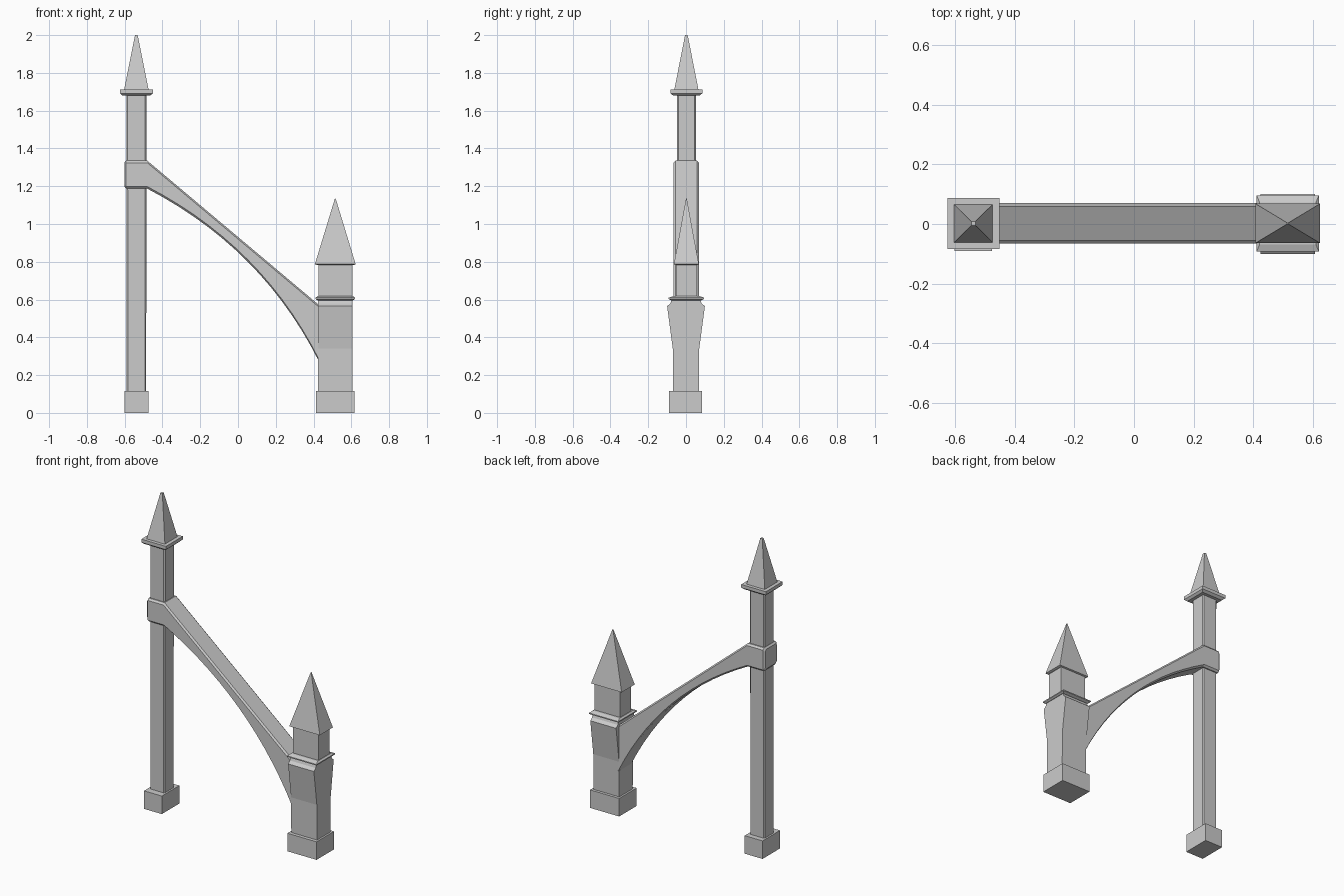
import bpy, bmesh

if "Cube" in bpy.data.objects:
    bpy.data.objects.remove(bpy.data.objects["Cube"])

CY = 0.002  # shared centre line in y


def make_object(name, rings):
    """Skin closed rings of points into a capped, flat-shaded solid."""
    bm = bmesh.new()
    rows = [[bm.verts.new(p) for p in ring] for ring in rings]
    n = len(rows[0])
    for a, b in zip(rows, rows[1:]):
        for i in range(n):
            j = (i + 1) % n
            bm.faces.new((a[i], a[j], b[j], b[i]))
    bm.faces.new(rows[0][::-1])
    bm.faces.new(rows[-1])
    bmesh.ops.recalc_face_normals(bm, faces=bm.faces)
    mesh = bpy.data.meshes.new(name)
    bm.to_mesh(mesh)
    bm.free()
    ob = bpy.data.objects.new(name, mesh)
    bpy.context.collection.objects.link(ob)
    return ob


def stack(name, cx, levels, c=0.0, cy=CY):
    """Stacked rectangles (z, half x, half y), optionally with cut corners c."""
    rings = []
    for z, hx, hy in levels:
        if c:
            pts = [(hx, c - hy), (hx, hy - c), (hx - c, hy), (c - hx, hy),
                   (-hx, hy - c), (-hx, c - hy), (c - hx, -hy), (hx - c, -hy)]
        else:
            pts = [(hx, -hy), (hx, hy), (-hx, hy), (-hx, -hy)]
        rings.append([(cx + x, cy + y, z) for x, y in pts])
    return make_object(name, rings)


# Tall pier
PX = -0.538
stack("pier_base", PX, [(0, .063, .088), (.115, .063, .088)], cy=-0.002)
stack("pier_shaft", PX, [(.11, .052, .05), (1.69, .053, .05)], c=.007)
stack("pier_cap", PX, [(1.68, .074, .07), (1.692, .087, .085), (1.713, .087, .085)])
stack("pier_spire", PX, [(1.71, .065, .064), (2.0, .007, .007)])

# Outer buttress: base, flared body, ledge, upper block and spire
BX = 0.515
stack("buttress_base", BX, [(0, .103, .088), (.115, .103, .088)], cy=-0.002)
stack("buttress_body", BX, [(.11, .091, .068), (.34, .091, .07), (.565, .091, .1),
                            (.58, .091, .082), (.6, .091, .075)], cy=0)
stack("buttress_ledge", BX, [(.596, .094, .08), (.603, .104, .094),
                             (.610, .104, .094), (.618, .094, .07)])
stack("buttress_block", BX, [(.6, .09, .056), (.79, .09, .056)])
stack("buttress_spire", BX, [(.784, .1, .058), (.787, .108, .066), (1.135, .002, .002)])


# Flying arch with chamfered edges, wrapping the pier as a collar
def arch_section(x, top, bottom, h=.068, c=.011):
    pts = [(h, bottom + c), (h, top - c), (h - c, top), (c - h, top),
           (-h, top - c), (-h, bottom + c), (c - h, bottom), (h - c, bottom)]
    return [(x, CY + y, z) for y, z in pts]


X0, X1 = -0.48, 0.43
sections = [arch_section(-.602, 1.325, 1.2, h=.058),
            arch_section(-.592, 1.335, 1.187), arch_section(X0, 1.335, 1.187)]
STEPS = 14
P = [(X0, 1.187), (.13, .87), (X1, .27)]  # underside curve controls
for i in range(1, STEPS + 1):
    t = i / STEPS
    x, z = (sum(w * p[k] for w, p in zip(((1 - t) ** 2, 2 * t * (1 - t), t * t), P))
            for k in (0, 1))
    top = 1.335 + (x - X0) / (X1 - X0) * (.57 - 1.335)
    sections.append(arch_section(x, top, z))
make_object("flying_arch", sections)
